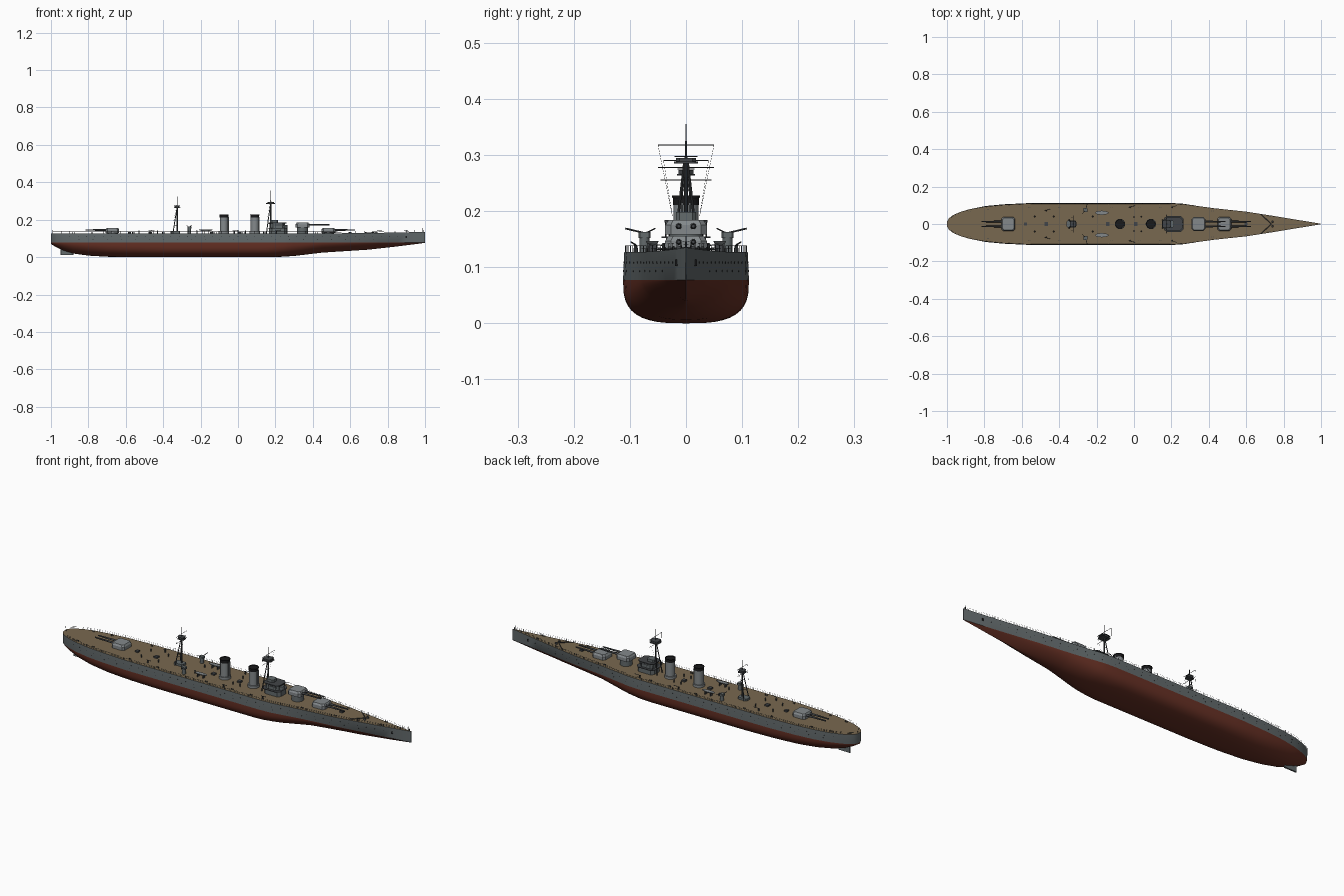
import bpy, bmesh, math
from mathutils import Vector, Matrix

if "Cube" in bpy.data.objects:
    bpy.data.objects.remove(bpy.data.objects["Cube"])


def material(name, rgb):
    m = bpy.data.materials.new(name)
    m.diffuse_color = (*rgb, 1)
    m.use_nodes = True
    m.node_tree.nodes["Principled BSDF"].inputs["Base Color"].default_value = m.diffuse_color
    return m


GREY = material("hull grey", (0.125, 0.145, 0.15))
RED = material("antifouling red", (0.135, 0.03, 0.018))
DECK = material("deck wood", (0.19, 0.14, 0.08))
LIGHT = material("turret grey", (0.23, 0.25, 0.26))
DARK = material("dark grey", (0.055, 0.06, 0.065))
BLACK = material("black", (0.01, 0.01, 0.011))
WL = 0.077


def lerp(table, x):
    for (a, p), (b, q) in zip(table, table[1:]):
        if x <= b:
            return p + (q - p) * max(0, (x - a) / (b - a))
    return table[-1][1]


def finish(bm, name, mats, smooth=False):
    bmesh.ops.recalc_face_normals(bm, faces=bm.faces)
    me = bpy.data.meshes.new(name)
    bm.to_mesh(me)
    bm.free()
    ob = bpy.data.objects.new(name, me)
    bpy.context.collection.objects.link(ob)
    for m in (mats if isinstance(mats, list) else [mats]):
        me.materials.append(m)
    if smooth:
        bpy.context.view_layer.objects.active = ob
        ob.select_set(True)
        bpy.ops.object.shade_smooth_by_angle(angle=math.radians(35))
        ob.select_set(False)
    return ob


def box(bm, c, s):
    bmesh.ops.create_cube(bm, size=1, matrix=Matrix.Translation(c) @ Matrix.Diagonal((*s, 1)))


def rod(bm, a, b, r, r2=None, n=8):
    a, b = Vector(a), Vector(b)
    d = b - a
    mat = Matrix.Translation((a + b) / 2) @ d.to_track_quat('Z', 'Y').to_matrix().to_4x4()
    bmesh.ops.create_cone(bm, cap_ends=True, segments=n, radius1=r,
                          radius2=r if r2 is None else r2, depth=d.length, matrix=mat)


def prism(bm, c, hx, hy, z0, z1, cut, top=1.0):
    # box with chamfered corners and a top scaled about its centre
    pts = [(hx, hy - cut), (hx - cut, hy), (cut - hx, hy), (-hx, hy - cut),
           (-hx, cut - hy), (cut - hx, -hy), (hx - cut, -hy), (hx, cut - hy)]
    lo = [bm.verts.new((c[0] + x, c[1] + y, z0)) for x, y in pts]
    hi = [bm.verts.new((c[0] + x * top, c[1] + y * top, z1)) for x, y in pts]
    bm.faces.new(lo)
    bm.faces.new(hi)
    for i in range(8):
        j = (i + 1) % 8
        bm.faces.new((lo[i], lo[j], hi[j], hi[i]))


# ---- hull: lofted half sections
WIDTH = [(-1, .012), (-.99, .03), (-.97, .046), (-.93, .064), (-.88, .079), (-.8, .093), (-.7, .103),
         (-.55, .11), (.2, .11), (.27, .106), (.35, .095), (.43, .084), (.6, .066), (.74, .044), (.99, .003), (1, .001)]
KEEL = [(-1, .07), (-.97, .052), (-.93, .034), (-.88, .019), (-.8, .008), (-.7, .002), (-.6, 0), (.2, 0),
        (.3, .006), (.45, .024), (.7, .04), (.85, .057), (1, .076)]
POWER = [(-1, 1.5), (-.7, 2.4), (-.4, 3), (.15, 3), (.45, 1.7), (.75, 1.1), (1, 1)]


def deck_z(x):
    return .127 + .008 * max(0, (x - .4) / .6) ** 2


def wl_half(x):
    return lerp(WIDTH, x) * lerp([(-1, .95), (-.8, 1.02), (.25, 1.02), (.6, .9), (1, .8)], x)


def side_y(x, z):
    t = (z - WL) / (deck_z(x) - WL)
    return wl_half(x) * (1 - t) + lerp(WIDTH, x) * t


xs = sorted({round(x, 3) for x, _ in WIDTH + KEEL + POWER} | {round(-.9 + .05 * i, 3) for i in range(38)})
bm = bmesh.new()
rings = []
for x in xs:
    k, w, p = lerp(KEEL, x), wl_half(x), lerp(POWER, x)
    half = []
    for i in range(11):
        a = math.pi / 2 * i / 10
        half.append((w * math.sin(a) ** (2 / p), WL - (WL - k) * max(0, math.cos(a)) ** (2 / p)))
    half.append((lerp(WIDTH, x), deck_z(x)))
    prof = half[::-1] + [(-y, z) for y, z in half[1:]]
    rings.append([bm.verts.new((x, y, z)) for y, z in prof])
n = len(rings[0])
for r, s in zip(rings, rings[1:]):
    for i in range(n):
        j = (i + 1) % n
        f = bm.faces.new((r[i], r[j], s[j], s[i]))
        f.material_index = 2 if j == 0 else (0 if i in (0, n - 2) else 1)
for r in (rings[0], rings[-1]):
    bm.faces.new((r[0], r[1], r[n - 2], r[n - 1])).material_index = 0
    bm.faces.new(r[1:n - 1]).material_index = 1
finish(bm, "hull", [GREY, RED, DECK], True)

# rudder
bm = bmesh.new()
prism(bm, (-.915, 0), .035, .004, .01, .05, .003)
finish(bm, "rudder", GREY)

# portholes and anchors on the hull sides
bm = bmesh.new()
for s in (1, -1):
    for z, x0, x1, step in ((.108, -.9, .92, .045), (.093, -.85, .85, .075)):
        for i in range(int((x1 - x0) / step)):
            x = x0 + i * step
            y = side_y(x, z) * s
            rod(bm, (x, y - .001 * s, z), (x, y + .0008 * s, z), .0018, n=8)
    y = side_y(.9, .11) * s
    box(bm, (.9, y, .108), (.008, .006, .012))
finish(bm, "portholes_and_anchors", BLACK)

# railings along the deck edge
bm = bmesh.new()
rail_x = [-.99 + .045 * i for i in range(45)]
for s in (1, -1):
    pts = [Vector((x, s * (lerp(WIDTH, x) - .0015), deck_z(x))) for x in rail_x]
    for p in pts:
        rod(bm, p, p + Vector((0, 0, .011)), .0006, n=4)
    for p, q in zip(pts, pts[1:]):
        for h in (.0055, .011):
            rod(bm, p + Vector((0, 0, h)), q + Vector((0, 0, h)), .0003, n=3)
finish(bm, "railings", DARK)

# ---- main turrets: position, facing, base height
for name, x, d, z in (("fore_turret", .483, 1, .13), ("raised_turret", .345, 1, .158), ("aft_turret", -.672, -1, .13)):
    bm = bmesh.new()
    rod(bm, (x, 0, .12), (x, 0, z + .003), .03, n=32)
    finish(bm, name + "_barbette", GREY, True)
    bm = bmesh.new()
    prism(bm, (x, 0), .037, .037, z, z + .017, .01)
    prism(bm, (x, 0), .037, .037, z + .017, z + .026, .01, .84)
    box(bm, (x - d * .02, 0, z + .022), (.01, .066, .005))
    finish(bm, name, LIGHT)
    bm = bmesh.new()
    for s in (1, -1):
        y, gz = s * .013, z + .015
        rod(bm, (x + d * .03, y, gz), (x + d * .07, y, gz), .0055, .0045, 12)
        rod(bm, (x + d * .07, y, gz), (x + d * .143, y, gz), .0045, .0032, 12)
    finish(bm, name + "_guns", DARK, True)

# ---- funnels
for name, x in (("fore_funnel", .09), ("aft_funnel", -.075)):
    bm = bmesh.new()
    rod(bm, (x, 0, .12), (x, 0, .14), .028, n=32)
    rod(bm, (x, 0, .14), (x, 0, .211), .0225, n=32)
    for s in (1, -1):
        rod(bm, (x + .024, s * .007, .13), (x + .024, s * .007, .215), .002)
    finish(bm, name, LIGHT, True)
    bm = bmesh.new()
    rod(bm, (x, 0, .211), (x, 0, .224), .0232, n=32)
    rod(bm, (x, 0, .224), (x, 0, .228), .025, n=32)
    bmesh.ops.inset_region(bm, faces=[f for f in bm.faces if f.normal.z > .9 and f.calc_center_median().z > .227],
                           thickness=.003, depth=-.01)
    finish(bm, name + "_cap", BLACK, True)

# ---- bridge
bm = bmesh.new()
prism(bm, (.215, 0), .048, .036, .125, .152, .014)
prism(bm, (.212, 0), .038, .031, .155, .18, .012)
rod(bm, (.25, 0, .125), (.25, 0, .172), .014, n=20)
prism(bm, (.195, 0), .02, .018, .184, .198, .006)
finish(bm, "bridge_house", GREY)
bm = bmesh.new()
prism(bm, (.212, 0), .052, .044, .152, .155, .016)
prism(bm, (.212, 0), .046, .038, .18, .184, .014)
for s in (1, -1):
    for x in (.17, .2, .23):
        rod(bm, (x, s * .036, .155), (x, s * .036, .18), .0012, n=6)
    box(bm, (.22, s * .0312, .171), (.05, .001, .005))
for y in (-.014, -.005, .005, .014):
    box(bm, (.2503, y, .173), (.001, .006, .005))
finish(bm, "bridge_platforms", DARK)

# ---- tripod masts: x, top height, spotting top height, yards (height, half width)
for name, x, top, spot, hw, yards in (("foremast", .175, .355, .288, .024, ((.318, .05), (.278, .05))),
                                      ("mainmast", -.325, .325, .266, .018, ((.29, .04), (.255, .045)))):
    bm = bmesh.new()
    rod(bm, (x, 0, .12), (x, 0, spot + .01), .0042, .003, 10)
    rod(bm, (x, 0, spot), (x, 0, top), .002, .0008, 8)
    for s in (1, -1):
        rod(bm, (x - .024, s * .022, .12), (x - .001, s * .003, spot), .0026, .002, 8)
        for t in (.35, .7):
            rod(bm, (x - .024 * (1 - t), s * .022 * (1 - t), .12 + t * (spot - .12)),
                (x, 0, .12 + t * (spot - .12)), .0012, n=6)
    for z, w in yards:
        rod(bm, (x, -w, z), (x, w, z), .0009, n=6)
    for s in (1, -1):
        z, w = yards[0]
        rod(bm, (x, s * w, z), (x - .02, s * .024, .19), .0003, n=3)
    finish(bm, name, DARK, True)
    bm = bmesh.new()
    prism(bm, (x, 0), hw, hw * .9, spot - .003, spot, .006)
    prism(bm, (x, 0), hw * .75, hw * .75, spot, spot + .007, .006)
    prism(bm, (x, 0), hw * .9, hw * .85, spot + .008, spot + .01, .006)
    finish(bm, name + "_spotting_top", DARK)
bm = bmesh.new()
prism(bm, (-.335, 0), .026, .018, .125, .138, .005)
finish(bm, "aft_deckhouse", GREY)

# ---- ship's boats on chocks
bm = bmesh.new()
chocks = bmesh.new()
for s in (1, -1):
    bmesh.ops.create_uvsphere(bm, u_segments=20, v_segments=10, radius=1,
                              matrix=Matrix.Translation((-.172, s * .06, .147)) @ Matrix.Diagonal((.036, .011, .009, 1)))
    for x in (-.188, -.156):
        box(chocks, (x, s * .06, .134), (.003, .018, .016))
bmesh.ops.delete(bm, geom=[v for v in bm.verts if v.co.z > .1485], context='VERTS')
bmesh.ops.holes_fill(bm, edges=[e for e in bm.edges if e.is_boundary], sides=0)
finish(bm, "boats", LIGHT, True)
finish(chocks, "boat_chocks", DARK)

# ---- secondary guns on pedestals
bm = bmesh.new()
guns = bmesh.new()
for s in (1, -1):
    rod(bm, (-.26, s * .074, .125), (-.26, s * .074, .155), .009, n=16)
    prism(bm, (-.26, s * .074), .011, .011, .152, .163, .003)
    rod(guns, (-.26, s * .07, .16), (-.25, s * .108, .169), .0016)
    rod(guns, (-.26, s * .074, .16), (-.275, s * .055, .169), .0012)
    for x in (.205, -.47, -.02):
        y = s * lerp([(-.5, .07), (-.1, .09), (.3, .09)], x)
        rod(guns, (x, y, .125), (x, y, .14), .004, .0025)
        rod(guns, (x - .008, y, .14), (x + .024, y + s * .008, .145), .0014)
finish(bm, "gun_pedestals", GREY, True)
finish(guns, "secondary_guns", DARK, True)

# ---- bollards, vents, hatches, capstans and flagstaffs
bm = bmesh.new()
for s in (1, -1):
    for x in (-.88, -.78, -.56, -.4, -.12, .03, .14, .42, .6, .72, .84):
        y = s * lerp(WIDTH, x) * .82
        for dx in (-.004, .004):
            rod(bm, (x + dx, y, deck_z(x) - .002), (x + dx, y, deck_z(x) + .006), .002)
    for x in (-.53, -.43, -.22, 0, .04):
        rod(bm, (x, s * .04, .125), (x, s * .04, .139), .0025)
        rod(bm, (x, s * .04, .139), (x, s * .04, .143), .0045, .002)
    rod(bm, (.74, s * .012, .125), (.74, s * .012, .138), .006, .005, 12)
    rod(bm, (.68, s * .05, .132), (.735, 0, .134), .002, n=4)
for x, w in ((-.47, .012), (-.58, .01), (.6, .01), (.01, .012), (-.14, .012)):
    box(bm, (x, 0, .13), (w * 1.6, w * 1.6, .01))
rod(bm, (.985, 0, .13), (.985, 0, .155), .0008, n=6)
rod(bm, (-.99, 0, .125), (-.995, 0, .15), .0008, n=6)
finish(bm, "deck_fittings", DARK)
